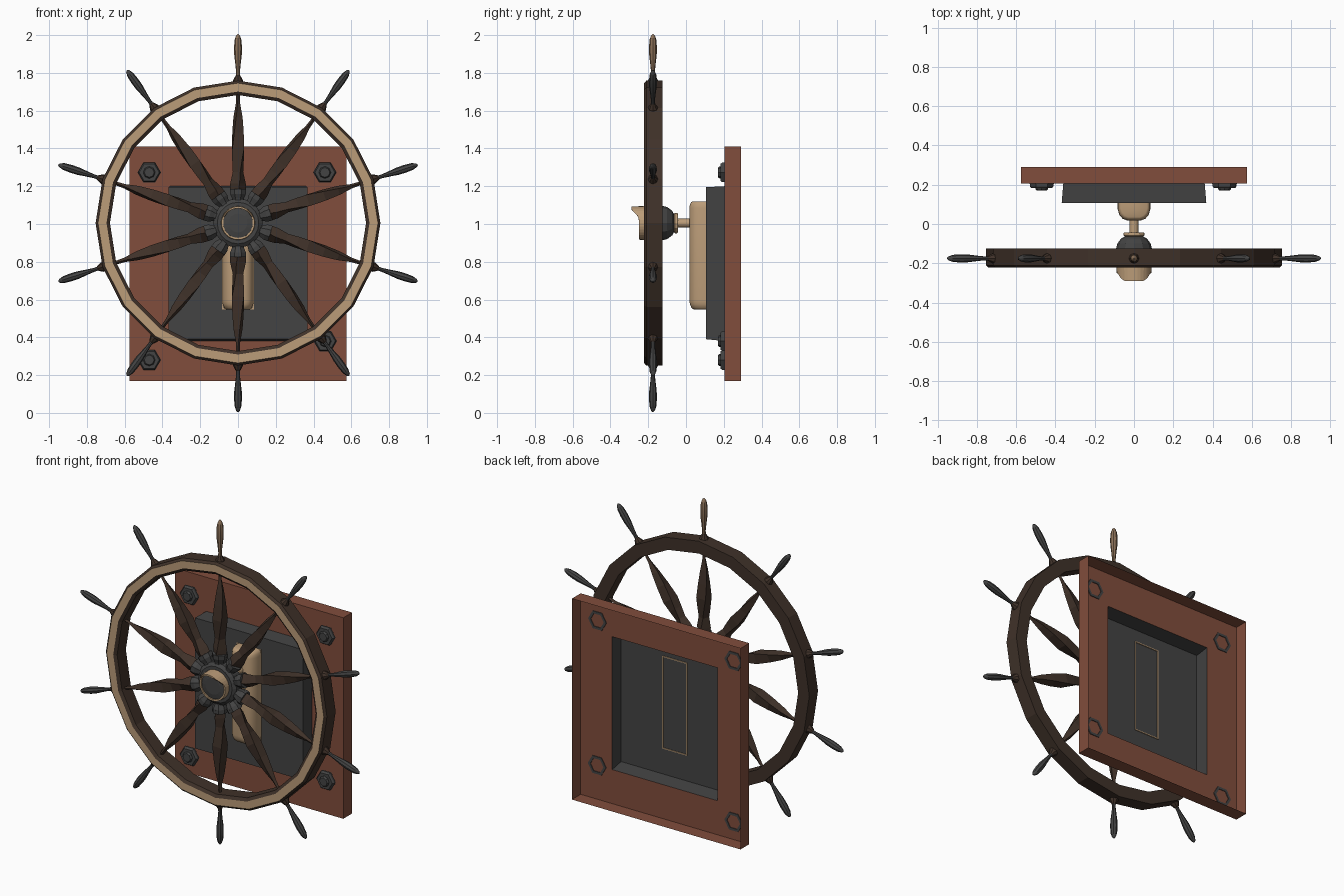
import bpy, bmesh, math
from mathutils import Matrix, Vector

if "Cube" in bpy.data.objects:
    bpy.data.objects.remove(bpy.data.objects["Cube"])

def mat(name, c):
    m = bpy.data.materials.new(name)
    m.diffuse_color = (*c, 1)
    m.use_nodes = True
    m.node_tree.nodes["Principled BSDF"].inputs["Base Color"].default_value = m.diffuse_color
    return m

IRON = mat("dark iron", (0.056, 0.056, 0.056))
BROWN = mat("dark brown wood", (0.05, 0.031, 0.022))
TAN = mat("pale tan wood", (0.5, 0.335, 0.19))
WORN = mat("worn handle wood", (0.26, 0.165, 0.098))
RED = mat("red brown board", (0.22, 0.075, 0.045))

CZ = 1.005          # wheel centre height
WY = -0.175         # wheel plane

def finish(bm, name, mats, smooth=None):
    bmesh.ops.recalc_face_normals(bm, faces=bm.faces)
    me = bpy.data.meshes.new(name)
    bm.to_mesh(me)
    bm.free()
    for m in mats:
        me.materials.append(m)
    ob = bpy.data.objects.new(name, me)
    bpy.context.collection.objects.link(ob)
    if smooth:
        bpy.ops.object.select_all(action='DESELECT')
        ob.select_set(True)
        bpy.context.view_layer.objects.active = ob
        bpy.ops.object.shade_smooth_by_angle(angle=math.radians(smooth))
    return ob

def skin(name, loops, mats, closed=False, caps=True, smooth=None):
    """Join equal loops of points by quads; closed joins last to first, caps fills the ends."""
    bm = bmesh.new()
    rs = [[bm.verts.new(p) for p in loop] for loop in loops]
    n, segs = len(rs), len(rs[0])
    for j in range(n if closed else n - 1):
        p, q = rs[j], rs[(j + 1) % n]
        for i in range(segs):
            k = (i + 1) % segs
            bm.faces.new((p[i], p[k], q[k], q[i]))
    if caps and not closed:
        bm.faces.new(rs[0])
        bm.faces.new(rs[-1])
    return finish(bm, name, mats, smooth)

def lathe(name, prof, segs, mats, mx, closed=False, twist=0.0, smooth=None, phase=0.0):
    """Revolve (radius, height) points round local z."""
    loops = [[mx @ Vector((r * math.cos(a), r * math.sin(a), h))
              for a in (phase + twist * j + 2 * math.pi * i / segs for i in range(segs))]
             for j, (r, h) in enumerate(prof)]
    return skin(name, loops, mats, closed, True, smooth)

def to_y(x, z):
    """Local height becomes world -y, so heights are given as -y."""
    return Matrix.Translation((x, 0, z)) @ Matrix.Rotation(math.pi / 2, 4, 'X')

def rect(w, a, b, y):
    return [(-w, y, a), (w, y, a), (w, y, b), (-w, y, b)]

# backing board: a shallow tray, open at the back, with an opening in its face
skin("backing_board", [rect(0.575, 0.17, 1.41, 0.29), rect(0.575, 0.17, 1.41, 0.205),
                       rect(0.36, 0.38, 1.2, 0.205)], [RED], caps=False)

# iron housing, open at the back
bm_h = skin("iron_housing", [rect(0.36, 0.38, 1.2, 0.205), rect(0.368, 0.39, 1.195, 0.107)], [IRON], caps=False)
skin("housing_front", [rect(0.368, 0.39, 1.195, 0.107), rect(0.1, 0.6, 1.0, 0.107)], [IRON])
bm = bmesh.new()     # remove the spare back cap so the front stays a single sheet
bm.from_mesh(bpy.data.objects["housing_front"].data)
bmesh.ops.delete(bm, geom=[max(bm.faces, key=lambda f: f.calc_area())], context='FACES_ONLY')
bm.to_mesh(bpy.data.objects["housing_front"].data)
bm.free()

# rounded tan column on the housing, and its thin outline seen from behind
half = [(0.083, 0.106), (0.083, 0.075), (0.074, 0.045), (0.058, 0.027), (0.035, 0.018)]
outline = half + [(-x, y) for x, y in reversed(half)]
skin("column", [[(x * s, 0.106 + (y - 0.106) * s, z) for x, y in outline]
                for z, s in ((0.547, 0.74), (0.555, 0.87), (0.575, 0.97), (0.595, 1), (1.085, 1),
                             (1.103, 0.97), (1.115, 0.9), (1.12, 0.8))], [TAN], smooth=40)
skin("column_outline", [rect(0.084, 0.548, 1.12, 0.1065), rect(0.084, 0.548, 1.12, 0.112),
                        rect(0.078, 0.554, 1.114, 0.112), rect(0.078, 0.554, 1.114, 0.1065)], [TAN], closed=True)

# bolts, one of them set higher
for i, (x, z) in enumerate(((-0.47, 1.273), (0.46, 1.273), (-0.47, 0.28), (0.462, 0.38))):
    lathe(f"bolt_{i}", [(0.06, -0.203), (0.06, -0.192), (0.053, -0.183)], 6, [IRON], to_y(x, z))
    lathe(f"bolt_stud_{i}", [(0.032, -0.19), (0.032, -0.178), (0.026, -0.17)], 8, [IRON], to_y(x, z))
    lathe(f"bolt_back_{i}", [(0.062, -0.2045), (0.062, -0.209), (0.045, -0.209), (0.045, -0.2045)], 6,
          [IRON], to_y(x, z), closed=True)

# axle from column to hub
C = to_y(0, CZ)
lathe("axle", [(0.023, -0.04), (0.023, 0.08)], 12, [TAN], C, smooth=40)
lathe("axle_flange", [(0.05, 0.042), (0.054, 0.048), (0.054, 0.058), (0.045, 0.066)], 12, [TAN], C)

# hub
lathe("hub_dome", [(0.04, 0.06), (0.065, 0.073), (0.085, 0.1), (0.092, 0.13)], 12, [IRON], C)
lathe("hub_drum", [(0.11, 0.128), (0.13, 0.142), (0.13, 0.2), (0.11, 0.215)], 20, [IRON], C)
lathe("hub_disc", [(0.079, 0.21), (0.079, 0.242), (0.05, 0.247)], 16, [IRON], C)

# tan hub ring whose upper arc runs forward as a short hood
ring = lathe("hub_ring", [(0.09, 0.21), (0.088, 0.25), (0.078, 0.25), (0.078, 0.21)], 32, [TAN], C, closed=True)
for v in ring.data.vertices:
    if v.co.y < -0.24:
        v.co.y -= 0.039 * min(1, max(0, (v.co.z - CZ - 0.03) / 0.042))

# twenty-sided rim with a tan front band
rim = lathe("rim", [(0.754, 0.125), (0.754, 0.21), (0.741, 0.222), (0.696, 0.222), (0.678, 0.21), (0.678, 0.125)],
            20, [BROWN, TAN], C, closed=True)
for p in rim.data.polygons:
    if p.normal.y < -0.9:
        p.material_index = 1

# ten twisted spokes with sockets, collars and handles
spoke = [(0.042, 0.16), (0.042, 0.21), (0.03, 0.27), (0.037, 0.33), (0.044, 0.39),
         (0.036, 0.48), (0.026, 0.56), (0.012, 0.63), (0.009, 0.69)]
handle = [(0.011, 0.77), (0.010, 0.80), (0.014, 0.84), (0.020, 0.89), (0.021, 0.93), (0.018, 0.97),
          (0.010, 0.993), (0.003, 1.0)]
for k in range(10):
    M = Matrix.Translation((0, WY, CZ)) @ Matrix.Rotation(math.radians(36 * k), 4, 'Y')
    lathe(f"socket_{k}", [(0.03, 0.10), (0.034, 0.13), (0.045, 0.155), (0.046, 0.18)], 8, [IRON], M, phase=math.pi / 8)
    lathe(f"spoke_{k}", spoke, 4, [BROWN], M, twist=0.2)
    lathe(f"collar_{k}", [(0.027, 0.72), (0.026, 0.755), (0.016, 0.775), (0.009, 0.785)], 8, [BROWN], M)
    lathe(f"handle_{k}", handle, 8, [WORN if k == 0 else IRON], M, smooth=40)
